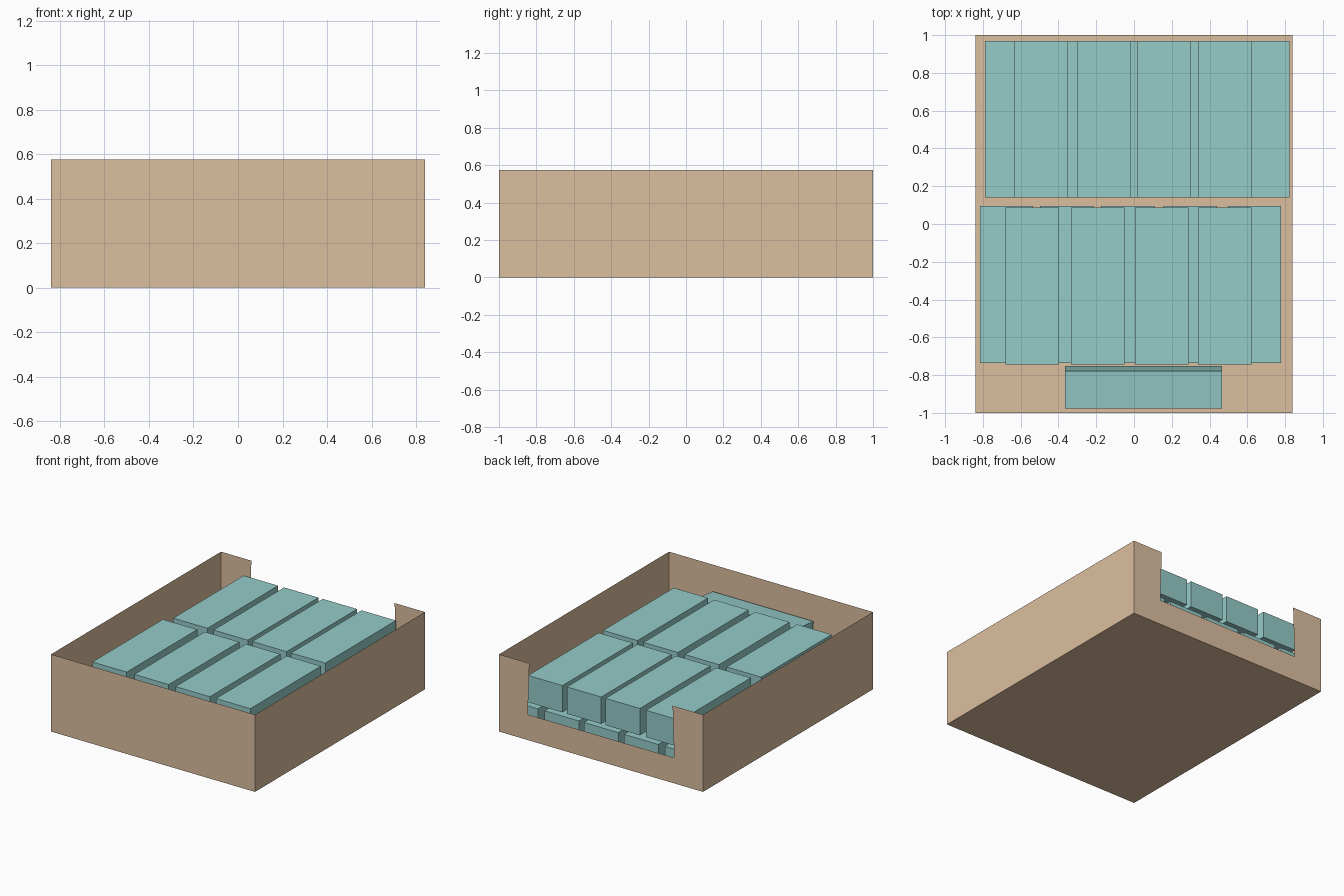
import bpy, bmesh, math
from mathutils import Matrix, Vector

if "Cube" in bpy.data.objects:
    bpy.data.objects.remove(bpy.data.objects["Cube"])


def material(name, rgb):
    m = bpy.data.materials.new(name)
    m.diffuse_color = (*rgb, 1)
    m.use_nodes = True
    m.node_tree.nodes["Principled BSDF"].inputs["Base Color"].default_value = m.diffuse_color
    return m


CARD = material("cardboard", (0.72, 0.52, 0.35))
TEAL = material("teal_pack", (0.30, 0.60, 0.58))


def finish(name, bm, mat):
    bmesh.ops.recalc_face_normals(bm, faces=bm.faces)
    mesh = bpy.data.meshes.new(name)
    bm.to_mesh(mesh)
    bm.free()
    mesh.materials.append(mat)
    ob = bpy.data.objects.new(name, mesh)
    bpy.context.collection.objects.link(ob)
    return ob


def pack(name, center, size, tilt=0.0):
    bm = bmesh.new()
    bmesh.ops.create_cube(bm, size=1)
    bmesh.ops.scale(bm, vec=size, verts=bm.verts)
    bmesh.ops.rotate(bm, matrix=Matrix.Rotation(tilt, 3, 'X'), verts=bm.verts)
    ob = finish(name, bm, TEAL)
    ob.location = center
    return ob


# Open thin-walled tray; the back wall has a display cut-out
HX, HY, H = 0.84, 1.0, 0.575
CUT_TOP, CUT_BOTTOM, CUT_Z = 0.59, 0.603, 0.19
bm = bmesh.new()
corners = [(-HX, HY), (-HX, -HY), (HX, -HY), (HX, HY)]
low = [bm.verts.new((x, y, 0)) for x, y in corners]
top = [bm.verts.new((x, y, H)) for x, y in corners]
bm.faces.new(low)
for i in range(3):
    bm.faces.new((low[i], low[i + 1], top[i + 1], top[i]))
notch = [bm.verts.new((x, HY, z)) for x, z in
         ((CUT_TOP, H), (CUT_BOTTOM, CUT_Z), (-CUT_BOTTOM, CUT_Z), (-CUT_TOP, H))]
bm.faces.new([low[0], low[3], top[3]] + notch + [top[0]])
finish("tray", bm, CARD)

# Packs in two layers of two rows: x centres, y centre, z centre
W, L, T = 0.283, 0.83, 0.20
rows = {
    "lower_back_pack": ([-0.646, -0.31, 0.02, 0.345, 0.682], 0.555, 0.138),
    "lower_front_pack": ([-0.675, -0.355, -0.033, 0.297, 0.638], -0.32, 0.138),
    "upper_back_pack": ([-0.49, -0.158, 0.161, 0.48], 0.555, 0.365),
    "upper_front_pack": ([-0.538, -0.192, 0.147, 0.48], -0.328, 0.363),
}
for name, (xs, y, z) in rows.items():
    for i, x in enumerate(xs):
        pack(f"{name}_{i + 1}", (x, y, z), (W, L, T))

# Single pack on edge, leaning against the front wall
pack("leaning_pack", (0.05, -0.865, 0.256), (L, T, W), math.radians(5.3))
